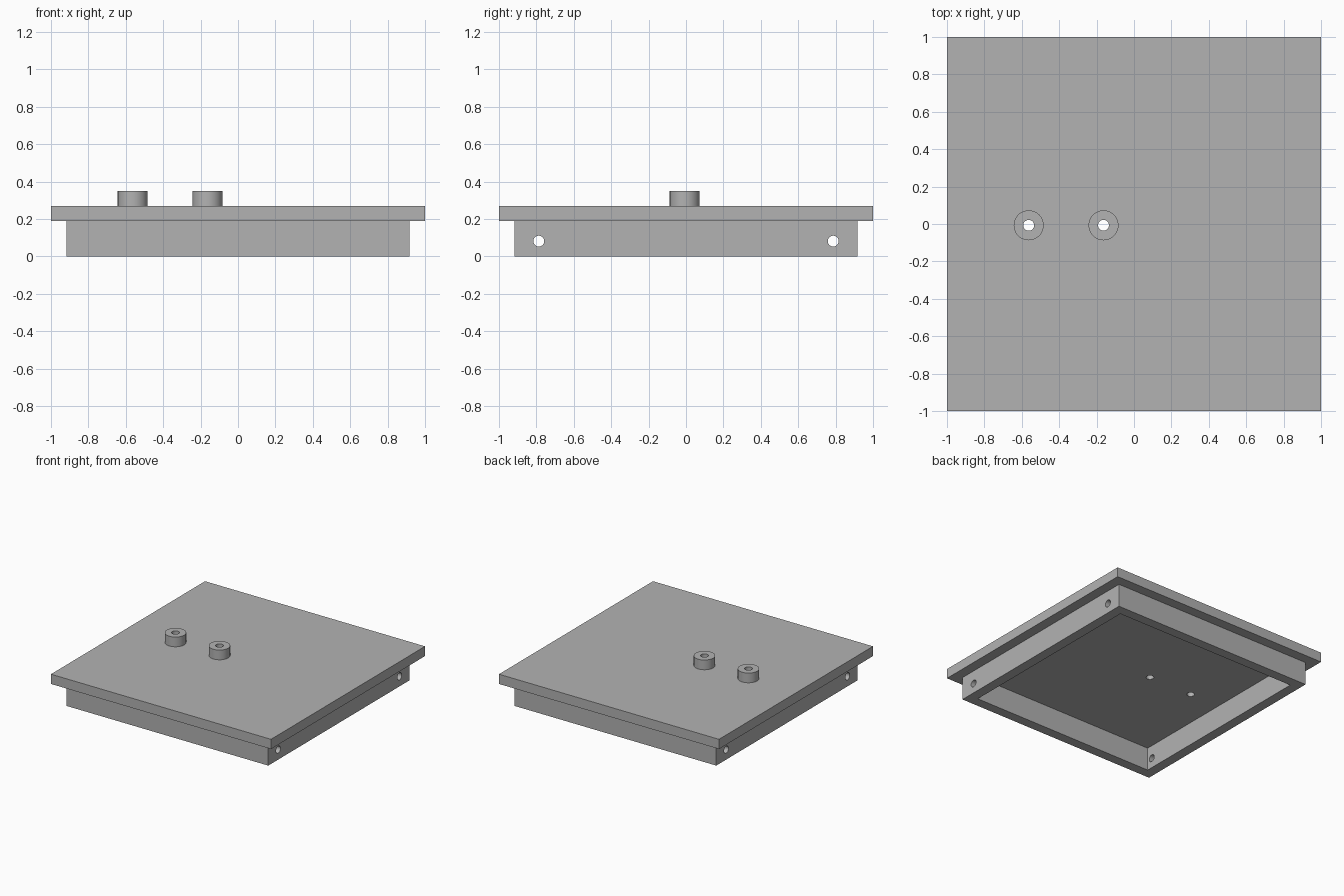
import bpy
from math import pi

if "Cube" in bpy.data.objects:
    bpy.data.objects.remove(bpy.data.objects["Cube"], do_unlink=True)

grey = bpy.data.materials.new("plain_grey")
grey.use_nodes = True
colour = (0.448, 0.448, 0.448, 1)
grey.diffuse_color = colour
grey.node_tree.nodes["Principled BSDF"].inputs["Base Color"].default_value = colour

FRAME_TOP, PLATE_TOP, BOSS_TOP = 0.19, 0.27, 0.35
OUTER, WALL = 0.917, 0.082
BORE, BOSS_Y = 0.029, -0.007


def finish(name):
    ob = bpy.context.object
    ob.name = name
    ob.data.materials.append(grey)
    return ob


def box(name, half, z0, z1):
    bpy.ops.mesh.primitive_cube_add(size=1, location=(0, 0, (z0 + z1) / 2))
    bpy.context.object.scale = (2 * half, 2 * half, z1 - z0)
    bpy.ops.object.transform_apply(location=True, rotation=True, scale=True)
    return finish(name)


def rod(name, radius, length, location, rotation=(0, 0, 0)):
    bpy.ops.mesh.primitive_cylinder_add(vertices=48, radius=radius, depth=length,
                                        location=location, rotation=rotation)
    bpy.ops.object.transform_apply(location=True, rotation=True, scale=True)
    return finish(name)


def cut(target, cutter):
    cutter.hide_render = True
    bpy.ops.object.select_all(action='DESELECT')
    bpy.context.view_layer.objects.active = target
    target.select_set(True)
    mod = target.modifiers.new("cut", 'BOOLEAN')
    mod.operation, mod.solver, mod.object = 'DIFFERENCE', 'EXACT', cutter
    bpy.ops.object.modifier_apply(modifier=mod.name)


def discard(cutter):
    bpy.data.objects.remove(cutter, do_unlink=True)


# Top plate and the open square frame beneath it
plate = box("top_plate", 1, FRAME_TOP, PLATE_TOP)
frame = box("base_frame", OUTER, 0, FRAME_TOP)
opening = box("opening_cutter", OUTER - WALL, -0.1, FRAME_TOP + 0.1)
cut(frame, opening)
discard(opening)

# Cross holes through the left and right walls
for y in (-0.787, 0.787):
    hole = rod("wall_hole_cutter", BORE, 3, (0, y, 0.082), (0, pi / 2, 0))
    cut(frame, hole)
    discard(hole)

# Two bored bosses, with the bore running on through the plate
bosses = []
for name, x in (("right_boss", -0.563), ("inner_boss", -0.163)):
    boss = rod(name, 0.08, BOSS_TOP - PLATE_TOP, (x, BOSS_Y, (PLATE_TOP + BOSS_TOP) / 2))
    bore = rod("bore_cutter", BORE, 1, (x, BOSS_Y, PLATE_TOP))
    cut(boss, bore)
    cut(plate, bore)
    discard(bore)
    bosses.append(boss)

# Smooth the round walls, keep the edges sharp
for ob in [plate, frame] + bosses:
    bpy.ops.object.select_all(action='DESELECT')
    bpy.context.view_layer.objects.active = ob
    ob.select_set(True)
    bpy.ops.object.shade_smooth_by_angle(angle=pi / 6)
